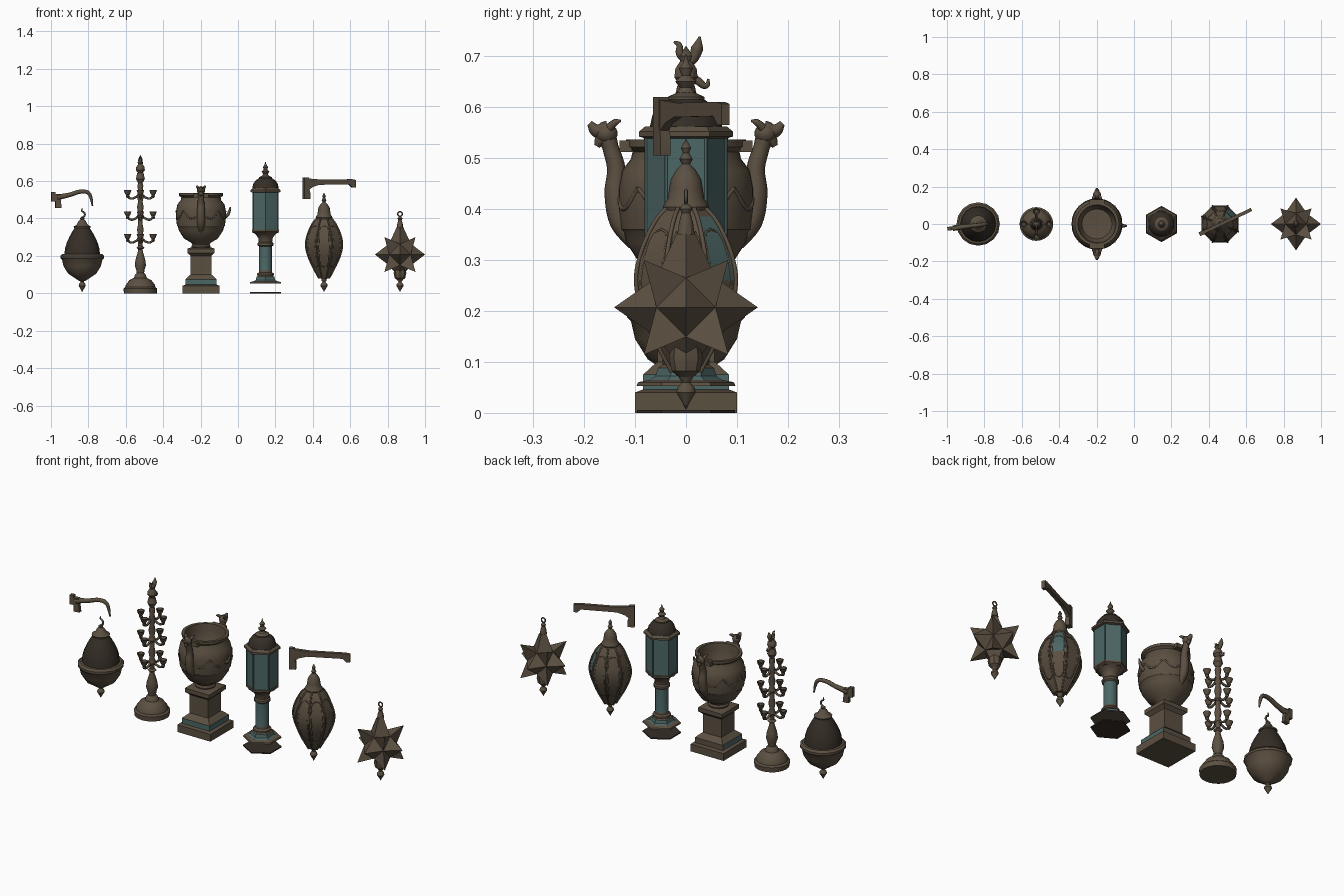
import bpy, bmesh, math
from mathutils import Vector, Matrix
from itertools import product

if "Cube" in bpy.data.objects:
    bpy.data.objects.remove(bpy.data.objects["Cube"])

def material(name, rgb):
    m = bpy.data.materials.new(name)
    m.diffuse_color = (*rgb, 1)
    m.use_nodes = True
    m.node_tree.nodes["Principled BSDF"].inputs["Base Color"].default_value = m.diffuse_color
    return m

BRONZE = material("aged_bronze", (0.105, 0.079, 0.053))
TEAL = material("verdigris", (0.072, 0.135, 0.130))
DARK = material("dark_bronze", (0.035, 0.027, 0.019))

def finish(name, bm, mats, rule=None, smooth=35):
    bmesh.ops.remove_doubles(bm, verts=bm.verts, dist=1e-5)
    bmesh.ops.recalc_face_normals(bm, faces=bm.faces)
    if rule:
        for f in bm.faces:
            f.material_index = int(rule(f.calc_center_median(), f.normal))
    me = bpy.data.meshes.new(name)
    bm.to_mesh(me)
    bm.free()
    for m in mats:
        me.materials.append(m)
    ob = bpy.data.objects.new(name, me)
    bpy.context.collection.objects.link(ob)
    bpy.ops.object.select_all(action='DESELECT')
    ob.select_set(True)
    bpy.context.view_layer.objects.active = ob
    if smooth:
        bpy.ops.object.shade_smooth_by_angle(angle=math.radians(smooth))
    return ob

def lathe(name, prof, x, y=0, z=0, n=24, phase=0, mats=(BRONZE,), rule=None, pierce=0, smooth=35):
    """Turned part; pierce > 0 opens a hole in each face and thickens the shell."""
    bm = bmesh.new()
    rings = [[bm.verts.new((x + r * math.cos(phase + math.tau * i / n),
                            y + r * math.sin(phase + math.tau * i / n), z + h))
              for i in range(n)] for r, h in prof]
    for a, b in zip(rings, rings[1:]):
        for i in range(n):
            bm.faces.new((a[i], a[(i + 1) % n], b[(i + 1) % n], b[i]))
    if pierce:
        quads = bm.faces[:]
        bmesh.ops.inset_individual(bm, faces=quads, thickness=pierce)
        bmesh.ops.delete(bm, geom=quads, context='FACES')
    else:
        for ring, (r, h) in ((rings[0], prof[0]), (rings[-1], prof[-1])):
            if r > 0:
                bm.faces.new(ring)
    ob = finish(name, bm, mats, rule, smooth)
    if pierce:
        ob.modifiers.new("thickness", 'SOLIDIFY').thickness = 0.005
    return ob

def tube(name, pts, radii, mat=BRONZE, cyclic=False):
    cu = bpy.data.curves.new(name, 'CURVE')
    cu.dimensions = '3D'
    cu.bevel_depth, cu.bevel_resolution, cu.resolution_u = 1, 2, 5
    cu.use_fill_caps = True
    sp = cu.splines.new('BEZIER')
    sp.bezier_points.add(len(pts) - 1)
    for i, (bp, p) in enumerate(zip(sp.bezier_points, pts)):
        bp.co = p
        bp.radius = radii[i] if isinstance(radii, (list, tuple)) else radii
        bp.handle_left_type = bp.handle_right_type = 'AUTO'
    sp.use_cyclic_u = cyclic
    cu.materials.append(mat)
    ob = bpy.data.objects.new(name, cu)
    bpy.context.collection.objects.link(ob)
    bpy.ops.object.select_all(action='DESELECT')
    ob.select_set(True)
    bpy.context.view_layer.objects.active = ob
    bpy.ops.object.convert(target='MESH')
    bpy.ops.object.shade_smooth_by_angle(angle=math.radians(50))

def prism(name, outline, half, origin, angle):
    """Upright plate drawn in x-z, turned about z and moved to its origin."""
    bm = bmesh.new()
    f = bm.faces.new([bm.verts.new((u, -half, v)) for u, v in outline])
    g = bmesh.ops.extrude_face_region(bm, geom=[f])["geom"]
    bmesh.ops.translate(bm, vec=(0, 2 * half, 0), verts=[v for v in g if isinstance(v, bmesh.types.BMVert)])
    bmesh.ops.transform(bm, matrix=Matrix.Translation(origin) @ Matrix.Rotation(angle, 4, 'Z'), verts=bm.verts)
    return finish(name, bm, (BRONZE,))

def ball(name, loc, size):
    bm = bmesh.new()
    bmesh.ops.create_uvsphere(bm, u_segments=14, v_segments=9, radius=1)
    bmesh.ops.transform(bm, matrix=Matrix.Translation(loc) @ Matrix.Diagonal((*size, 1)), verts=bm.verts)
    finish(name, bm, (BRONZE,), smooth=60)

def drop(name, x, top):
    lathe(name, [(0, .006), (.006, .018), (.019, .04), (.017, .05), (.008, .06), (.013, .068), (.016, top)], x, n=12)

def hook_ring(name, x, z, r):
    tube(name, [(x + r * math.cos(a * math.pi / 2), 0, z + r * math.sin(a * math.pi / 2)) for a in range(4)], .0035, cyclic=True)

# --- pierced teardrop lantern ---
X = -.833
lathe("teardrop_bowl", [(.016, .066), (.03, .075), (.04, .082), (.075, .105), (.1, .145), (.108, .18), (.116, .188),
      (.116, .2), (.106, .21), (.09, .212)], X, n=16)
dome = [(.106, .208), (.102, .24), (.092, .27), (.077, .3), (.06, .328), (.04, .356)]
lathe("teardrop_pierced_dome", dome, X, n=16, pierce=.0065)
lathe("teardrop_dark_core", [(r * .9, z) for r, z in dome], X, n=16, mats=(DARK,))
lathe("teardrop_cap", [(.044, .35), (.046, .357), (.03, .366), (.02, .385), (.01, .395), (.013, .402), (0, .41)], X, n=16)
drop("teardrop_drop", X, .08)
tube("teardrop_hook", [(X, 0, .405), (X + .014, 0, .418), (X + .008, 0, .434), (X - .002, 0, .44), (X, 0, .455)], [.005, .005, .005, .004, .002])
# its wall bracket
A = math.radians(7)
prism("curved_bracket_plate", [(0, .49), (.022, .49), (.022, .455), (.055, .455), (.05, .495), (.05, .53), (.022, .53),
      (.022, .542), (0, .542)], .01, (-.998, -.026, 0), A)
tube("curved_bracket_arm", [(-.998 + u * math.cos(A), -.026 + u * math.sin(A), z) for u, z in
     ((.03, .512), (.1, .527), (.165, .544), (.2, .536), (.215, .505), (.222, .467))], [.015, .012, .011, .01, .008, .004])

# --- candle tree ---
X = -.522
lathe("candle_tree_stand", [(.088, 0), (.09, .026), (.08, .033), (.078, .045), (.066, .06), (.06, .07), (.035, .082), (.028, .1),
      (.02, .108), (.022, .125), (.03, .15), (.026, .18), (.014, .22), (.012, .235), (.022, .243), (.012, .253), (.013, .275),
      (.02, .285), (.012, .31), (.018, .34), (.012, .37), (.012, .4), (.02, .41), (.012, .43), (.018, .46), (.012, .49),
      (.019, .52), (.012, .545), (.016, .575), (.012, .59), (.024, .612), (.022, .62), (.017, .642), (0, .65)], X)
for z in (.28, .402, .515):
    for k in range(4):
        c, s = math.cos(k * math.pi / 2), math.sin(k * math.pi / 2)
        tube("candle_arm", [(X + r * c, r * s, z + h) for r, h in ((.008, .012), (.03, -.004), (.052, -.008), (.068, .004))], .006)
        lathe("candle_cup", [(.005, -.006), (.01, .004), (.008, .01), (.014, .018), (.02, .036), (.015, .036), (.009, .022)],
              X + .068 * c, .068 * s, z, n=10)
lathe("finial_bud", [(.01, .64), (.024, .658), (.022, .675), (.012, .69), (.015, .7), (0, .72)], X, n=10)
tube("finial_tall_leaf", [(X, 0, .68), (X, .014, .695), (X, .022, .715), (X, .027, .738)], [.006, .01, .012, .002])
tube("finial_low_leaf", [(X, .008, .665), (X, .025, .65), (X, .04, .642), (X, .044, .655)], [.006, .008, .006, .002])
tube("finial_back_leaf", [(X, 0, .69), (X, -.012, .705), (X, -.014, .722), (X, -.024, .728)], [.007, .008, .006, .002])

# --- urn on square pedestal ---
X, q = -.198, math.sqrt(2)
lathe("urn_pedestal", [(r * q, z) for r, z in ((.1, 0), (.1, .04), (.084, .046), (.084, .075), (.066, .092), (.056, .1), (.056, .2),
      (.064, .208), (.073, .216), (.073, .238), (.055, .245))], X, n=4, phase=math.pi / 4, mats=(BRONZE, TEAL),
      rule=lambda c, n: .05 < c.z < .07 and n.y < .5)
lathe("urn_bowl", [(.05, .243), (.052, .252), (.046, .262), (.055, .272), (.09, .292), (.118, .335), (.123, .355), (.128, .36),
      (.133, .4), (.133, .44), (.126, .475), (.108, .498), (.105, .512), (.118, .522), (.118, .536), (.102, .536), (.098, .5),
      (.092, .45), (.08, .43), (0, .425)], X, n=32)
for s in (-1, 1):
    tube("handle_neck", [(X, s * y, z) for y, z in ((.1, .33), (.128, .375), (.138, .43), (.137, .48), (.148, .52), (.156, .548))],
         [.014, .022, .022, .018, .016, .018])
    ball("handle_head", (X, s * .156, .548), (.022, .022, .02))
    tube("handle_upper_jaw", [(X, s * .155, .555), (X, s * .175, .554), (X, s * .189, .568)], [.018, .014, .006])
    tube("handle_lower_jaw", [(X, s * .155, .542), (X, s * .168, .534), (X, s * .175, .523)], [.016, .012, .006])
    for e in (-1, 1):
        tube("handle_ear", [(X + e * .013, s * .15, .56), (X + e * .02, s * .138, .57), (X + e * .024, s * .128, .573)], [.009, .007, .002])
    prism("handle_rim_lug", [(-.04, .512), (.04, .512), (.04, .534), (-.04, .534)], .012, (X, s * .118, 0), 0)
tube("urn_spout", [(X + .12, -.01, .41), (X + .142, -.01, .418), (X + .152, -.01, .44), (X + .158, -.01, .462)], [.013, .009, .007, .004])
# raised garlands around the bowl
for k in range(8):
    tube("bowl_garland", [(X + r * math.cos(a), r * math.sin(a), z) for r, z, a in
         ((.131, .44, k * math.pi / 4), (.132, .4, (k + .5) * math.pi / 4), (.131, .44, (k + 1) * math.pi / 4))], .005)

# --- hexagonal standing lamp ---
X, P = .147, math.pi / 6
lathe("lamp_base_panels", [(.1, 0), (.097, .054)], X, n=6, phase=P, pierce=.017, smooth=0)
lathe("lamp_base_floor", [(.096, 0), (.096, .006)], X, n=6, phase=P, mats=(DARK,), smooth=0)
lathe("lamp_base_top", [(.097, .053), (.094, .06), (.07, .065), (.06, .072), (.055, .088), (.04, .098)], X, n=6, phase=P,
      mats=(BRONZE, TEAL), rule=lambda c, n: .063 < c.z < .09, smooth=0)
lathe("lamp_column", [(.046, .095), (.046, .104), (.036, .112), (.034, .122), (.034, .25), (.042, .256), (.042, .268), (.036, .275),
      (.038, .295), (.055, .318), (.074, .328)], X, n=12, mats=(BRONZE, TEAL), rule=lambda c, n: .13 < c.z < .24)
lathe("lamp_glass_box", [(.07, .322), (.082, .33), (.082, .34), (.078, .342), (.078, .542), (.07, .546)], X, n=6, phase=P,
      mats=(BRONZE, TEAL), rule=lambda c, n: .4 < c.z < .5, smooth=0)
for k in range(6):
    c, s = math.cos(P + k * P * 2) * .078, math.sin(P + k * P * 2) * .078
    tube("lamp_corner_bead", [(X + c, s, .338), (X + c, s, .544)], .003, TEAL)
lathe("lamp_eave", [(.078, .538), (.092, .542), (.092, .552), (.08, .562)], X, n=6, phase=P, smooth=0)
roof = [(.079, .56), (.073, .585), (.058, .604), (.034, .618)]
lathe("lamp_pierced_roof", roof, X, n=12, phase=P, pierce=.006)
lathe("lamp_roof_core", [(r * .9, z) for r, z in roof], X, n=12, phase=P, mats=(DARK,))
lathe("lamp_finial", [(.036, .612), (.036, .62), (.018, .628), (.012, .638), (.021, .65), (.009, .662), (.014, .676), (.006, .686),
      (0, .706)], X, n=12)

# --- ribbed ogive lantern ---
X, P = .46, math.pi / 8
body = [(.03, .08), (.05, .115), (.075, .16), (.098, .215), (.106, .26), (.1, .3), (.08, .35), (.058, .385), (.04, .402)]
lathe("ogive_panels", body, X, n=8, phase=P, mats=(BRONZE, TEAL), smooth=20,
      rule=lambda c, n: .28 < c.z < .38 and n.y > .2 and n.x > .1)
for k in range(8):
    a = P + k * P * 2
    tube("ogive_rib", [(X + r * math.cos(a), r * math.sin(a), z) for r, z in body], .0045)
    # pointed panel outline between two ribs
    b, w = a + P, .28
    tube("ogive_panel_arch", [(X + r * math.cos(t), r * math.sin(t), z) for r, z, t in
         ((.06, .14, b), (.092, .215, b - w), (.1, .27, b - w), (.068, .36, b), (.1, .27, b + w), (.092, .215, b + w))], .0025, cyclic=True)
lathe("ogive_cap", [(.042, .396), (.045, .404), (.042, .412), (.036, .42), (.033, .44), (.03, .458), (.02, .475), (.008, .488),
      (.013, .498), (.006, .51), (.01, .52), (0, .538)], X, n=16)
drop("ogive_drop", X, .085)
# its straight wall bracket
O, A = (.35, -.055, 0), math.radians(25.5)
prism("straight_bracket_plate", [(0, .505), (.035, .505), (.035, .54), (.028, .56), (.028, .62), (0, .62)], .011, O, A)
prism("straight_bracket_arm", [(.025, .55), (.05, .568), (.09, .58), (.27, .582), (.288, .565), (.308, .565), (.308, .606),
      (.285, .61), (.1, .608), (.025, .614)], .009, O, A)

# --- fourteen-pointed star lantern ---
X, Z, a = .866, .207, .058
corners = [Vector(v) * a for v in product((-1, 0, 1), repeat=3) if sum(map(abs, v)) == 2]
bm = bmesh.new()
for d in product((-1, 0, 1), repeat=3):
    n = sum(map(abs, d))
    if n not in (1, 3):
        continue
    D = Vector(d).normalized()
    tip = Vector((d[0] * .134, d[1] * .141, .185 if d[2] > 0 else -.13 * abs(d[2]))) if n == 1 else Vector((d[0] * .083, d[1] * .083, d[2] * .093))
    best = max(v.dot(D) for v in corners)
    ring = [v for v in corners if v.dot(D) > best - 1e-4]
    u = D.orthogonal().normalized()
    w = D.cross(u)
    ring.sort(key=lambda v: math.atan2(v.dot(w), v.dot(u)))
    for p, r in zip(ring, ring[1:] + ring[:1]):
        bm.faces.new([bm.verts.new(v + Vector((X, 0, Z))) for v in (p, r, tip)])
finish("star_body", bm, (BRONZE,), smooth=0)
lathe("star_cap", [(.018, .35), (.014, .375), (.009, .392), (.013, .4), (.008, .408), (0, .412)], X, n=10)
hook_ring("star_ring", X, .424, .012)
lathe("star_bottom_collar", [(.014, .07), (.028, .082), (.034, .108), (.03, .13)], X, n=8)
drop("star_drop", X, .075)
